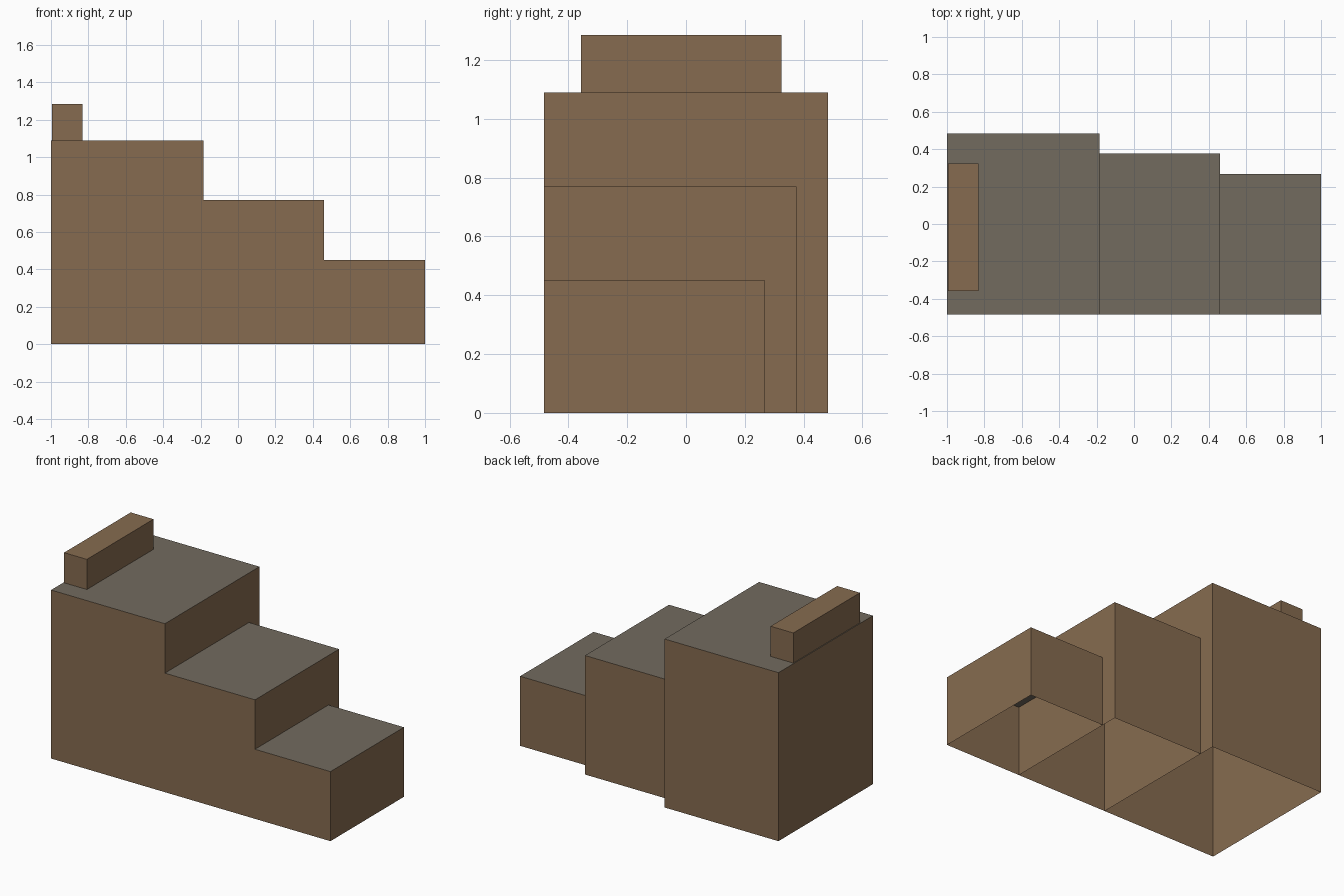
import bpy, bmesh
from mathutils import Vector

cube = bpy.data.objects.get("Cube")
if cube:
    bpy.data.objects.remove(cube, do_unlink=True)


def make_material(name, rgb):
    mat = bpy.data.materials.new(name)
    mat.use_nodes = True
    color = (*rgb, 1.0)
    mat.diffuse_color = color
    mat.node_tree.nodes["Principled BSDF"].inputs["Base Color"].default_value = color
    return mat


brown = make_material("brown wood", (0.24, 0.148, 0.08))
grey = make_material("grey carpet", (0.171, 0.147, 0.114))

DOWN, LEFTWARD = Vector((0, 0, -1)), Vector((-1, 0, 0))


def open_box(name, low, high, open_sides, top_material=0):
    """Thin-walled box between two corners, without its open sides."""
    low, high = Vector(low), Vector(high)
    bm = bmesh.new()
    bmesh.ops.create_cube(bm, size=1)
    bmesh.ops.scale(bm, vec=high - low, verts=bm.verts)
    bmesh.ops.translate(bm, vec=(low + high) / 2, verts=bm.verts)
    bm.normal_update()
    unwanted = [f for f in bm.faces if any(f.normal.dot(d) > 0.9 for d in open_sides)]
    bmesh.ops.delete(bm, geom=unwanted, context="FACES")
    for face in bm.faces:
        if face.normal.z > 0.9:
            face.material_index = top_material
    mesh = bpy.data.meshes.new(name)
    bm.to_mesh(mesh)
    bm.free()
    mesh.materials.append(brown)
    mesh.materials.append(grey)
    obj = bpy.data.objects.new(name, mesh)
    bpy.context.collection.objects.link(obj)
    return obj


# Hollow steps, flush at the front; neighbours share the wall between them
FRONT = -0.483
steps = [
    ("top_step", -1.0, -0.185, 0.483, 1.09, [DOWN]),
    ("middle_step", -0.185, 0.46, 0.376, 0.77, [DOWN, LEFTWARD]),
    ("bottom_step", 0.46, 1.0, 0.268, 0.45, [DOWN, LEFTWARD]),
]
for name, x0, x1, back, height, sides in steps:
    open_box(name, (x0, FRONT, 0), (x1, back, height), sides, top_material=1)

# Raised bar at the end of the top step
open_box("end_bar", (-0.995, -0.357, 1.09), (-0.832, 0.324, 1.285), [DOWN])
